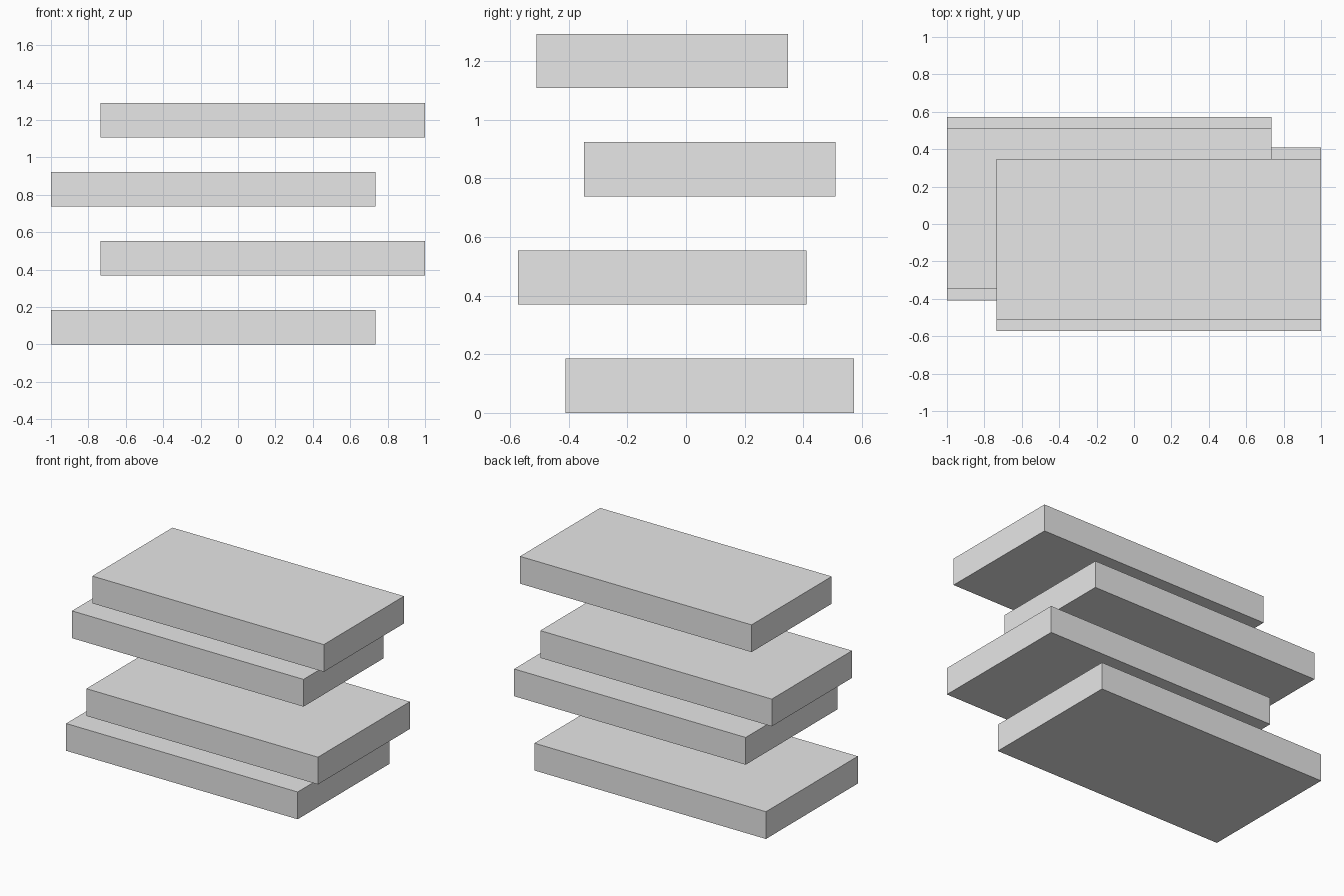
import bpy

default_cube = bpy.data.objects.get("Cube")
if default_cube:
    bpy.data.objects.remove(default_cube, do_unlink=True)

# Single plain grey for every slab
grey = bpy.data.materials.new("light_grey")
grey.use_nodes = True
colour = (0.8, 0.8, 0.8, 1.0)
grey.diffuse_color = colour
grey.node_tree.nodes["Principled BSDF"].inputs["Base Color"].default_value = colour

LENGTH, THICKNESS, SPACING = 1.734, 0.1846, 0.3692
SHIFT_X, SHIFT_Y = 0.133, 0.0815


def slab(name, level, depth, side):
    """Flat rectangular slab, shifted to alternating corners of the stack."""
    z = level * SPACING + THICKNESS / 2
    bpy.ops.mesh.primitive_cube_add(
        size=1, location=(-side * SHIFT_X, side * SHIFT_Y, z))
    obj = bpy.context.object
    obj.name = name
    obj.scale = (LENGTH, depth, THICKNESS)
    bpy.ops.object.transform_apply(location=False, rotation=False, scale=True)
    obj.data.materials.append(grey)


# Two deeper slabs below, two narrower slabs above
depths = {"bottom_slab": 0.983, "lower_middle_slab": 0.983,
          "upper_middle_slab": 0.858, "top_slab": 0.858}
for level, (name, depth) in enumerate(depths.items()):
    slab(name, level, depth, 1 if level % 2 == 0 else -1)
